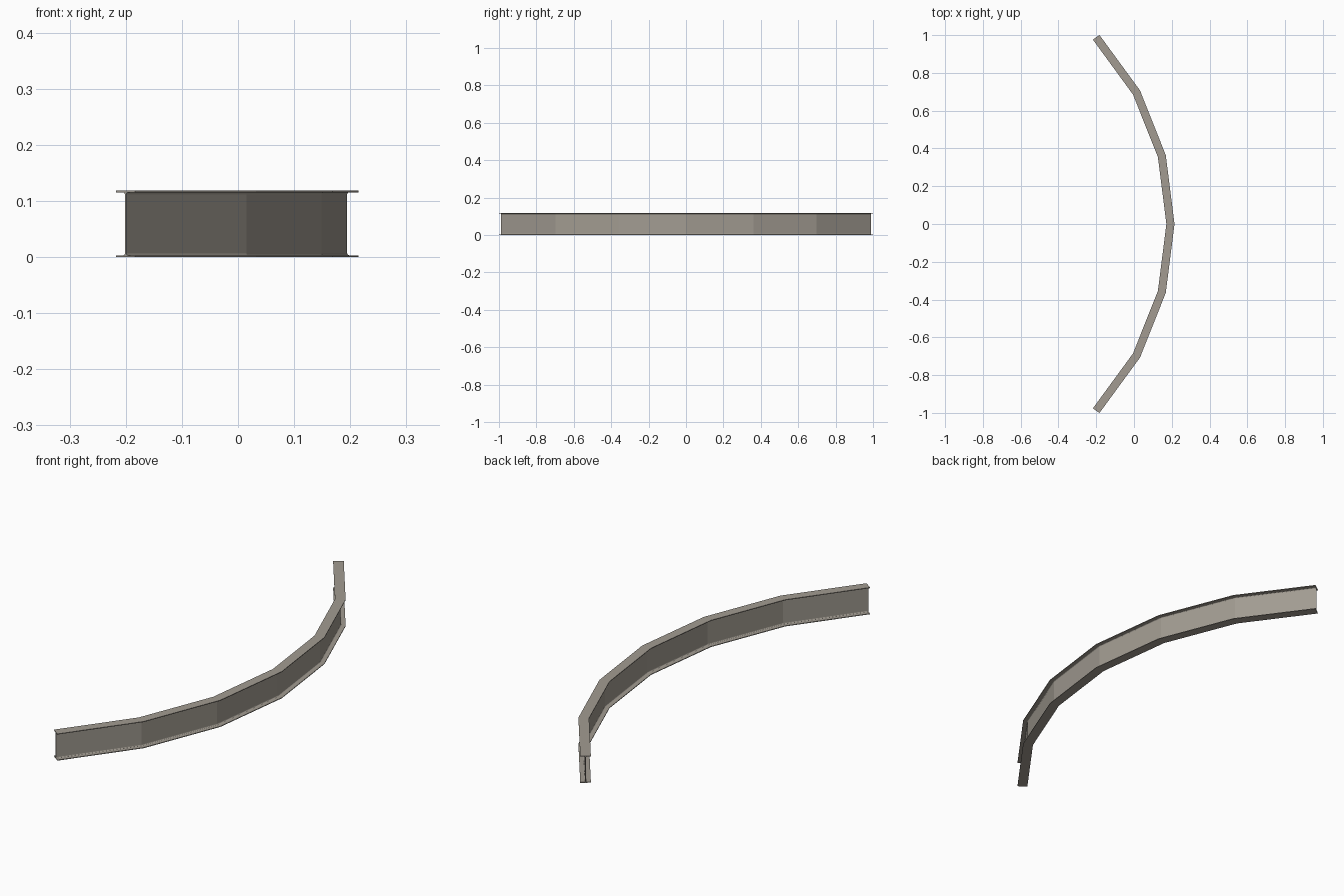
import bpy, bmesh, math
from mathutils import Vector

if "Cube" in bpy.data.objects:
    bpy.data.objects.remove(bpy.data.objects["Cube"])

R, HALF, SEGS = 1.4386, math.radians(43.4), 6   # arc of the beam axis
W, H = 0.0213, 0.1185                          # flange half width, height
T, WEB, FIL = 0.003, 0.0015, 0.004             # flange thickness, half web, fillet

# I-section: lower-right quarter, mirrored to the full outline
quarter = [(W, 0), (W, T)]
for i in range(4):
    a = math.pi / 2 * i / 3
    quarter.append((WEB + FIL - FIL * math.sin(a), T + FIL - FIL * math.cos(a)))
right = quarter + [(x, H - z) for x, z in reversed(quarter)]
profile = right + [(-x, z) for x, z in reversed(right)]

# Axis points with straight segments between them
step = 2 * HALF / SEGS
angles = [-HALF + i * step for i in range(SEGS + 1)]

bm = bmesh.new()
rings = []
for i, a in enumerate(angles):
    p = Vector((0.193 - R + R * math.cos(a), R * math.sin(a), 0))
    # End cuts are square to the segment, inner joints are mitred
    n, k = a, 1 / math.cos(step / 2)
    if i == 0:
        n, k = a + step / 2, 1
    elif i == SEGS:
        n, k = a - step / 2, 1
    d = Vector((math.cos(n), math.sin(n), 0)) * k
    rings.append([bm.verts.new(p + d * x + Vector((0, 0, z))) for x, z in profile])

# Skin the sections and cap the ends
for r, s in zip(rings, rings[1:]):
    for j in range(len(profile)):
        m = (j + 1) % len(profile)
        bm.faces.new((r[j], r[m], s[m], s[j]))
bm.faces.new(rings[0])
bm.faces.new(rings[-1][::-1])
bmesh.ops.recalc_face_normals(bm, faces=bm.faces)

mesh = bpy.data.meshes.new("curved_i_beam")
bm.to_mesh(mesh)
bm.free()
beam = bpy.data.objects.new("curved_i_beam", mesh)
bpy.context.collection.objects.link(beam)

# Warm dark steel
steel = bpy.data.materials.new("steel")
steel.diffuse_color = (0.36, 0.33, 0.285, 1)
steel.use_nodes = True
steel.node_tree.nodes["Principled BSDF"].inputs["Base Color"].default_value = steel.diffuse_color
mesh.materials.append(steel)
